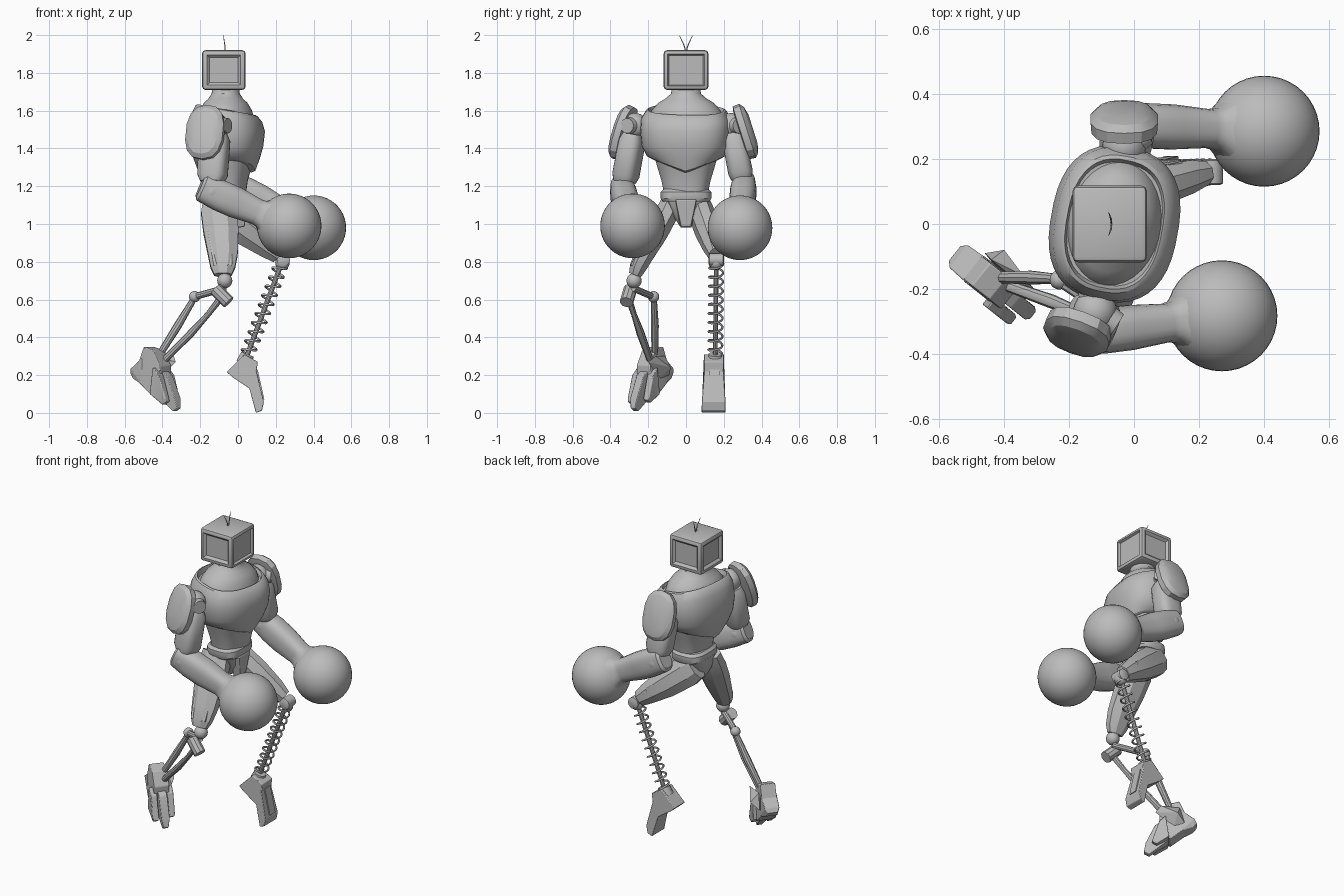
import bpy, bmesh, math
from mathutils import Vector as V

if bpy.data.objects.get("Cube"):
    bpy.data.objects.remove(bpy.data.objects["Cube"])

grey = bpy.data.materials.new("plain grey")
grey.use_nodes = True
grey.diffuse_color = (0.5, 0.5, 0.5, 1)
grey.node_tree.nodes["Principled BSDF"].inputs["Base Color"].default_value = grey.diffuse_color


def finish(name, bm, angle=35, bevel=0):
    bmesh.ops.recalc_face_normals(bm, faces=bm.faces[:])
    mesh = bpy.data.meshes.new(name)
    bm.to_mesh(mesh)
    bm.free()
    mesh.materials.append(grey)
    mesh.polygons.foreach_set("use_smooth", [True] * len(mesh.polygons))
    mesh.set_sharp_from_angle(angle=math.radians(angle))
    ob = bpy.data.objects.new(name, mesh)
    bpy.context.collection.objects.link(ob)
    if bevel:
        mod = ob.modifiers.new("bevel", "BEVEL")
        mod.width, mod.segments = bevel, 2
    return ob


def limb(name, rows, sides=16, ref=(1, 0, 0), axis=None, power=2, angle=35):
    """Loft rings given as (centre, radius along ref, radius across it)."""
    bm, rings = bmesh.new(), []
    pts = [V(r[0]) for r in rows]
    for i, (c, a, b) in enumerate(rows):
        d = V(axis) if axis else pts[min(i + 1, len(pts) - 1)] - pts[max(i - 1, 0)]
        d.normalize()
        u = V(ref) - d * d.dot(V(ref))
        u.normalize()
        w = d.cross(u)
        ring = []
        for k in range(sides):
            t = math.tau * (k + 0.5) / sides
            co, si = math.cos(t), math.sin(t)
            ring.append(bm.verts.new(pts[i]
                        + u * a * math.copysign(abs(co) ** (2 / power), co)
                        + w * b * math.copysign(abs(si) ** (2 / power), si)))
        rings.append(ring)
    for p, q in zip(rings, rings[1:]):
        for k in range(sides):
            j = (k + 1) % sides
            bm.faces.new((p[k], p[j], q[j], q[k]))
    bm.faces.new(rings[0])
    bm.faces.new(rings[-1])
    return finish(name, bm, angle)


def rod(name, p, q, r, r2=None, sides=10):
    ref = (0, 1, 0) if abs((V(q) - V(p)).normalized().y) < 0.8 else (1, 0, 0)
    return limb(name, [(p, r, r), (q, r2 or r, r2 or r)], sides, ref)


def ball(name, c, r, seg=20):
    bm = bmesh.new()
    bmesh.ops.create_uvsphere(bm, u_segments=seg, v_segments=seg // 2 + 2, radius=r)
    bmesh.ops.translate(bm, vec=V(c), verts=bm.verts)
    return finish(name, bm, 60)


def hull(name, points, bevel=0):
    bm = bmesh.new()
    for p in points:
        bm.verts.new(p)
    res = bmesh.ops.convex_hull(bm, input=bm.verts[:])
    junk = list({v for v in res["geom_interior"] + res["geom_unused"]
                 if isinstance(v, bmesh.types.BMVert)})
    bmesh.ops.delete(bm, geom=junk, context="VERTS")
    return finish(name, bm, 15, bevel)


def stack(rows, cx):
    return [((cx, 0, z), a, b) for z, a, b in rows]


# Torso, turned so that the left shoulder leads
UP, TURN = (0, 0, 1), (0.98, -0.18, 0)
chest = limb("chest", stack([(1.31, .125, .15), (1.315, .15, .175), (1.35, .17, .205),
             (1.41, .188, .232), (1.49, .197, .24), (1.56, .182, .235), (1.60, .158, .212),
             (1.605, .148, .2), (1.58, .142, .19)], -.06), 40, TURN, UP, 2.5)
for v in chest.data.vertices:
    if v.co.z > 1.5:
        v.co.z -= 1.8 * (v.co.x + .06) * (v.co.z - 1.5)
    elif v.co.z < 1.36:
        v.co.z += .8 * (abs(v.co.y) - .1) * (1.36 - v.co.z) * 10
limb("abdomen", stack([(1.17, .09, .118), (1.23, .098, .13), (1.29, .115, .148),
     (1.35, .135, .165)], -.05), 32, TURN, UP, 2.5)
limb("neck", stack([(1.55, .15, .2), (1.60, .138, .185), (1.64, .115, .15),
     (1.665, .09, .108), (1.69, .075, .08), (1.73, .068, .072)], -.065), 32, TURN, UP)
limb("belt", stack([(1.12, .1, .125), (1.135, .108, .135), (1.17, .105, .135),
     (1.185, .09, .12)], -.06), 24, axis=UP, power=3)
limb("pelvis", stack([(.99, .05, .035), (1.06, .09, .08), (1.14, .1, .12)], -.07),
     12, axis=UP, power=3)
hull("front_flap", [(x, s * y, z) for s in (-1, 1) for x, y, z in
     [(.05, .055, 1.13), (.035, .025, .985), (-.02, .06, 1.13), (-.01, .03, .98)]], .006)

# Boxy head with recessed panels on its sides
bm = bmesh.new()
bmesh.ops.create_cube(bm, size=1)
for v in bm.verts:
    v.co = V((v.co.x * .23 - .075, v.co.y * .236, v.co.z * .21 + 1.815))
bmesh.ops.bevel(bm, geom=bm.edges[:], offset=.017, segments=2, profile=.5, affect="EDGES")
bm.normal_update()
panels = [f for f in bm.faces if abs(f.normal.z) < .1 and f.calc_area() > .02]
for f in panels:
    edge, slope = (.006, .008) if f.normal.x > .9 else (.012, .02)
    bmesh.ops.inset_individual(bm, faces=[f], thickness=edge, depth=0)
    bmesh.ops.inset_individual(bm, faces=[f], thickness=slope, depth=-.014)
finish("head", bm)
for name, s in (("left_antenna", 1), ("right_antenna", -1)):
    limb(name, [((-.07, 0, 1.91), .003, .003), ((-.07, s * .012, 1.95), .003, .003),
         ((-.078, s * .036, 2), .001, .001)], 6)

# Arms: shoulder, pad, upper arm, elbow, forearm and round glove
arms = [("left", 1, V((-.03, .24, 1.52)), V((-.01, .305, 1.19)), V((.401, .286, .98)),
         V((-.03, .315, 1.49)), V((0, .95, .3)), V((1, 0, 0))),
        ("right", -1, V((-.12, -.27, 1.52)), V((-.14, -.335, 1.17)), V((.271, -.283, .99)),
         V((-.175, -.335, 1.485)), V((-.33, -.9, .3)), V((.94, -.33, 0)))]
for side, s, shoulder, elbow, fist, pad, out, ref in arms:
    ball(side + "_shoulder", shoulder, .068)
    rod(side + "_shoulder_axle", shoulder - V((.01, s * .09, 0)), shoulder + V((0, s * .07, 0)), .045)
    facing = V((.8, s * .5, 0))
    rod(side + "_shoulder_disc", shoulder + facing * .04, shoulder + facing * .085, .046, .04, 20)
    out.normalize()
    limb(side + "_shoulder_pad", [(pad + out * h, a, b) for h, a, b in
         ((-.03, .085, .125), (-.025, .103, .146), (.01, .106, .15), (.03, .085, .128),
          (.042, .05, .08))], 14, ref, out, 2.5, 25)
    limb(side + "_upper_arm", [(shoulder.lerp(elbow, t), a, b) for t, a, b in
         ((.12, .065, .05), (.22, .082, .064), (.75, .078, .066), (.85, .06, .055))],
         20, ref, power=3)
    ball(side + "_elbow", elbow, .068)
    limb(side + "_forearm", [(elbow.lerp(fist, t), a, b) for t, a, b in
         ((-.15, .045, .055), (-.12, .06, .074), (.1, .07, .084), (.3, .07, .084),
          (.58, .06, .07), (.64, .066, .073), (.72, .1, .1))], 20, (0, 1, 0), power=2.7)
    ball(side + "_glove", fist, .171, 40)

# Right thigh, knee and twin shin rods
limb("right_thigh", [((-.1, -.07, 1.13), .09, .06), ((-.1, -.1, 1.06), .103, .066),
     ((-.09, -.155, .96), .1, .068), ((-.08, -.22, .84), .085, .056),
     ((-.08, -.255, .77), .07, .048), ((-.08, -.27, .73), .05, .036)], 8, angle=15)
hull("right_thigh_plate", [(x, y + dy, z) for x, y, z in
     [(-.17, -.17, 1.02), (-.03, -.17, 1.02), (-.13, -.295, .78), (-.03, -.295, .78)]
     for dy in (0, .03)], .005)
ball("right_knee", (-.07, -.275, .7), .04)
rod("right_knee_barrel", (-.12, -.295, .655), (-.05, -.315, .585), .036)
rod("right_knee_link", (-.07, -.28, .66), (-.23, -.175, .615), .018)
ball("right_link_joint", (-.23, -.172, .615), .03)
limb("right_back_rod", [((-.23, -.17, .61), .016, .016), ((-.32, -.165, .46), .022, .022),
     ((-.42, -.165, .3), .018, .018)], 10, (0, 1, 0))
limb("right_front_rod", [((-.09, -.305, .61), .018, .018), ((-.16, -.275, .52), .015, .015),
     ((-.25, -.24, .42), .022, .02), ((-.39, -.19, .28), .018, .018)], 10, (0, 1, 0))

# Right foot on tiptoe: ankle block, heel spur and three toes along its own direction
ahead, across = V((.78, -.62, 0)), V((.62, .78, 0))
ankle = V((-.44, -.18, .24))


def foot_part(name, sections):
    pts = [ankle + ahead * f + across * (o + s * w) + V((0, 0, h))
           for f, o, w, h in sections for s in (-1, 1)]
    hull(name, pts, .004)


foot_part("right_ankle", [(-.04, 0, .045, .11), (.03, 0, .045, .09), (.075, 0, .045, .01),
          (.065, 0, .05, -.11), (.01, 0, .05, -.145), (-.07, 0, .05, -.08),
          (-.075, 0, .045, .03)])
foot_part("right_heel", [(-.05, 0, .05, .05), (-.05, 0, .05, -.09), (-.13, 0, .045, -.005),
          (-.145, 0, .03, -.03), (-.12, 0, .035, -.06)])
for name, o, reach, w in (("inner", .05, -.045, .02), ("middle", 0, 0, .025),
                          ("outer", -.05, -.035, .02)):
    foot_part("right_%s_toe" % name, [(.04, o, w, .0), (.1 + reach / 2, o, w, -.04),
              (.155 + reach, o, w, -.16), (.165 + reach, o, w * .6, -.215 - reach),
              (.135 + reach, o, w * .6, -.232 - reach), (.02, o, w, -.14)])
hull("right_ankle_fin", [(-.44, -.11, .3), (-.4, -.08, .24), (-.34, -.16, .3),
     (-.33, -.2, .27), (-.42, -.14, .18), (-.46, -.09, .2)])

# Left thigh raised forward
limb("left_thigh", [((-.12, .07, 1.1), .06, .085), ((-.07, .08, 1.06), .068, .1),
     ((.05, .115, .965), .068, .092), ((.16, .145, .88), .056, .068),
     ((.215, .158, .835), .04, .05)], 8, (0, 1, 0), angle=15)
hull("left_thigh_plate", [(x, y + dy, z) for x, y, z in
     [(-.06, .14, 1.1), (-.04, .14, .99), (.15, .195, .93), (.14, .195, .86)]
     for dy in (0, -.03)], .005)
limb("left_knee", [((.24, .16 + h, .81), r, r) for h, r in
     ((-.04, .025), (-.035, .035), (.035, .035), (.04, .025))], 16)
ball("left_knee_joint", (.235, .16, .795), .038)

# Spring shin with a thin core
start, end = V((.23, .16, .79)), V((.05, .155, .31))
down = (end - start).normalized()
e1 = V((0, 1, 0)) - down * down.y
e1.normalize()
e2 = down.cross(e1)
turns, steps = 10, 18
coil = []
for i in range(turns * steps + 1):
    t = math.tau * i / steps
    c = start.lerp(end, i / (turns * steps)) + (e1 * math.cos(t) + e2 * math.sin(t)) * .037
    coil.append((c, .006, .006))
limb("left_spring", coil, 6, down, angle=60)
rod("left_spring_core", start, end, .013)
rod("left_spring_base", end, end + down * .05, .036, .045, 12)

# Left blade foot, cut from a side profile
bm = bmesh.new()
outline = [(-.06, .217), (.035, .31), (.105, .27), (.098, .22), (.137, .058),
           (.127, .012), (.095, 0), (.06, .13), (-.03, .19)]
face = bm.faces.new([bm.verts.new((x, .095 - .012 * (z < .1), z)) for x, z in outline])
new = bmesh.ops.extrude_face_region(bm, geom=[face])["geom"]
for v in new:
    if isinstance(v, bmesh.types.BMVert):
        v.co.y = .2 + .01 * (v.co.z < .1)
finish("left_foot", bm, 20, .004)
hull("left_foot_panel", [(x + dx, y, z) for x, z in ((.099, .23), (.135, .07))
     for y in (.125, .18) for dx in (-.004, .005)])
